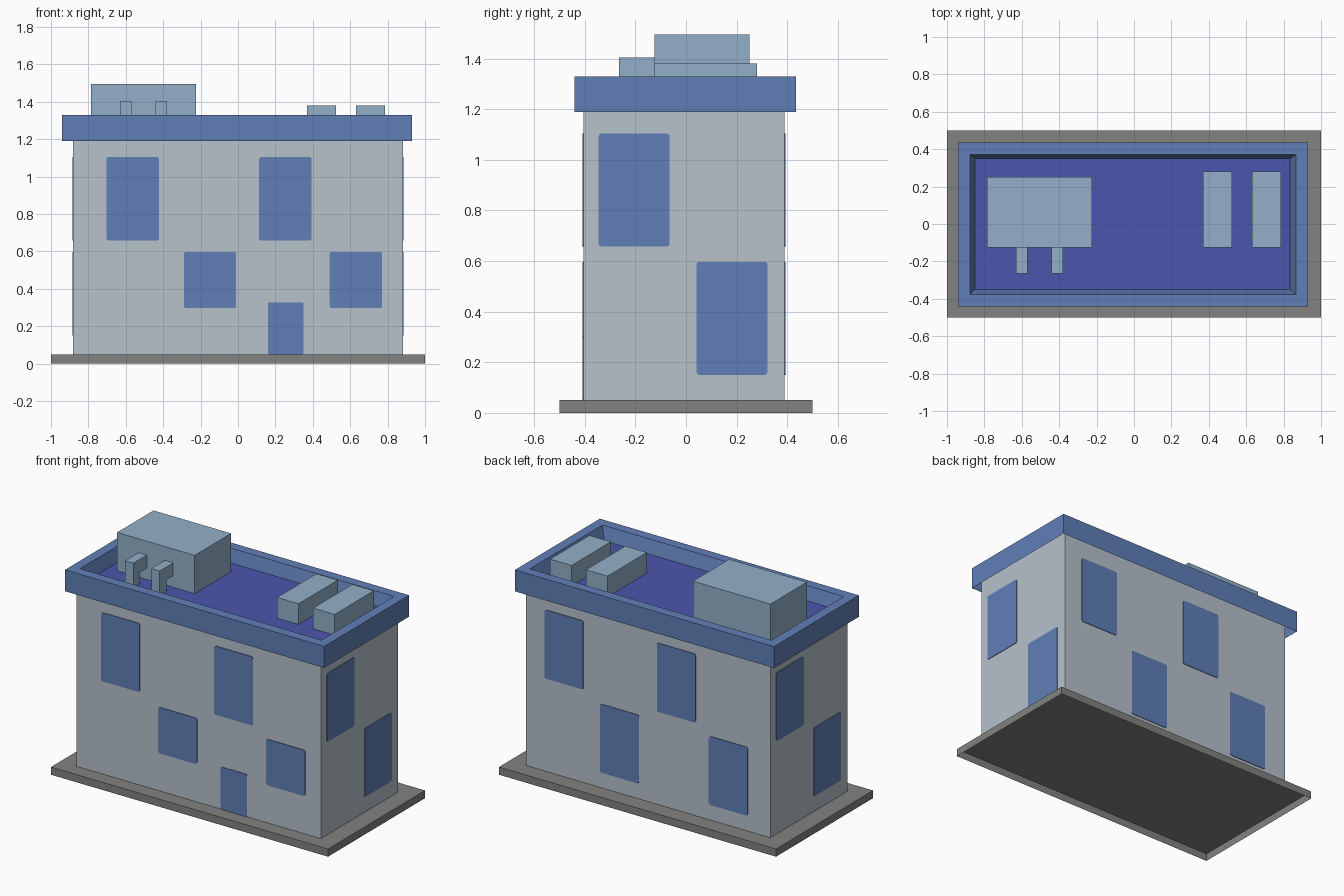
import bpy, bmesh, math
from mathutils import Vector

if "Cube" in bpy.data.objects:
    bpy.data.objects.remove(bpy.data.objects["Cube"])


def material(name, rgb):
    lin = [(c / 255 / 12.92) if c < 11 else ((c / 255 + 0.055) / 1.055) ** 2.4 for c in rgb]
    m = bpy.data.materials.new(name)
    m.diffuse_color = (*lin, 1)
    m.use_nodes = True
    m.node_tree.nodes["Principled BSDF"].inputs["Base Color"].default_value = m.diffuse_color
    return m


GREY = material("plinth grey", (130, 130, 128))
WALL = material("wall pale grey", (183, 193, 203))
BLUE = material("trim blue", (96, 127, 183))
FLOOR = material("roof violet blue", (75, 86, 172))
METAL = material("rooftop unit light blue", (147, 176, 201))


def finish(name, bm, *mats):
    me = bpy.data.meshes.new(name)
    bm.to_mesh(me)
    bm.free()
    for m in mats:
        me.materials.append(m)
    ob = bpy.data.objects.new(name, me)
    bpy.context.collection.objects.link(ob)
    return ob


def box_bm(x0, x1, y0, y1, z0, z1, open_bottom=False):
    bm = bmesh.new()
    bmesh.ops.create_cube(bm, size=1)
    for v in bm.verts:
        v.co = ((x0, x1)[v.co.x > 0], (y0, y1)[v.co.y > 0], (z0, z1)[v.co.z > 0])
    bm.normal_update()
    if open_bottom:
        down = [f for f in bm.faces if f.normal.z < -0.5]
        bmesh.ops.delete(bm, geom=down, context='FACES')
    return bm


def box(name, mat, *dims, **kw):
    return finish(name, box_bm(*dims, **kw), mat)


# Plinth and walls, both open underneath
FLOOR_Z = 1.245
X, Y0, Y1 = 0.882, -0.405, 0.39
box("plinth", GREY, -1, 1, -0.5, 0.5, 0, 0.05, open_bottom=True)
box("walls", WALL, -X, X, Y0, Y1, 0.05, FLOOR_Z - 0.004, open_bottom=True)

# Roof tray: open-bottomed box whose top is inset to a parapet and sunk to a floor
bm = box_bm(-0.94, 0.93, -0.44, 0.435, 1.19, 1.33, open_bottom=True)
top = max(bm.faces, key=lambda f: f.calc_center_median().z)
bmesh.ops.inset_region(bm, faces=[top], thickness=0.09)
ret = bmesh.ops.extrude_face_region(bm, geom=[top])
floor = [g for g in ret["geom"] if isinstance(g, bmesh.types.BMFace)][0]
if top.is_valid:
    bmesh.ops.delete(bm, geom=[top], context='FACES_ONLY')
for v in floor.verts:
    v.co.z = FLOOR_Z
    v.co.x = -0.85 if v.co.x < 0 else 0.835
    v.co.y = -0.35 if v.co.y < 0 else 0.35
floor.material_index = 1
bm.normal_update()
finish("roof_parapet", bm, BLUE, FLOOR)

# Rooftop units
box("large_roof_unit", METAL, -0.785, -0.225, -0.125, 0.25, FLOOR_Z, 1.495)
for i, x in enumerate((0.37, 0.63)):
    box(f"small_roof_unit_{i + 1}", METAL, x, x + 0.155, -0.125, 0.28, FLOOR_Z, 1.38)

# Elbow ducts: L profile in the y-z plane, extruded along x
PROFILE = [(-0.265, FLOOR_Z), (-0.195, FLOOR_Z), (-0.195, 1.32),
           (-0.125, 1.32), (-0.125, 1.405), (-0.265, 1.405)]
for i, x in enumerate((-0.63, -0.44)):
    bm = bmesh.new()
    face = bm.faces.new([bm.verts.new((x, y, z)) for y, z in PROFILE])
    ret = bmesh.ops.extrude_face_region(bm, geom=[face], use_keep_orig=True)
    verts = [g for g in ret["geom"] if isinstance(g, bmesh.types.BMVert)]
    bmesh.ops.translate(bm, verts=verts, vec=(0.06, 0, 0))
    bmesh.ops.recalc_face_normals(bm, faces=bm.faces[:])
    finish(f"elbow_duct_{i + 1}", bm, METAL)


# Windows and door: thin plates with slightly rounded corners
def plate(name, side, u0, u1, z0, z1, r=0.012, depth=0.004):
    place = {
        "front": lambda u, z, d: (u, Y0 - d, z),
        "back": lambda u, z, d: (u, Y1 + d, z),
        "right": lambda u, z, d: (X + d, u, z),
        "left": lambda u, z, d: (-X - d, u, z),
    }[side]
    outline = []
    corners = [(u1 - r, z1 - r), (u0 + r, z1 - r), (u0 + r, z0 + r), (u1 - r, z0 + r)]
    for k, (cu, cz) in enumerate(corners):
        for s in range(4):
            a = math.pi / 2 * (k + s / 3)
            outline.append((cu + r * math.cos(a), cz + r * math.sin(a)))
    bm = bmesh.new()
    inner = [bm.verts.new(place(u, z, 0)) for u, z in outline]
    outer = [bm.verts.new(place(u, z, depth)) for u, z in outline]
    bm.faces.new(inner)
    bm.faces.new(outer)
    n = len(outline)
    for i in range(n):
        j = (i + 1) % n
        bm.faces.new((inner[i], inner[j], outer[j], outer[i]))
    bmesh.ops.recalc_face_normals(bm, faces=bm.faces[:])
    finish(name, bm, BLUE)


UPPER, LOWER, SHORT = (0.657, 1.105), (0.15, 0.597), (0.297, 0.597)
WINDOWS = {
    "front": [(-0.703, UPPER), (0.113, UPPER), (-0.29, SHORT), (0.49, SHORT)],
    "back": [(0.467, UPPER), (-0.345, UPPER), (0.065, LOWER), (-0.72, LOWER)],
    "right": [(-0.345, UPPER), (0.042, LOWER)],
    "left": [(0.05, UPPER), (-0.335, LOWER)],
}
for side, items in WINDOWS.items():
    for i, (u, (z0, z1)) in enumerate(items):
        plate(f"{side}_window_{i + 1}", side, u, u + 0.28, z0, z1)
plate("front_door", "front", 0.16, 0.35, 0.05, 0.327, r=0.008)
